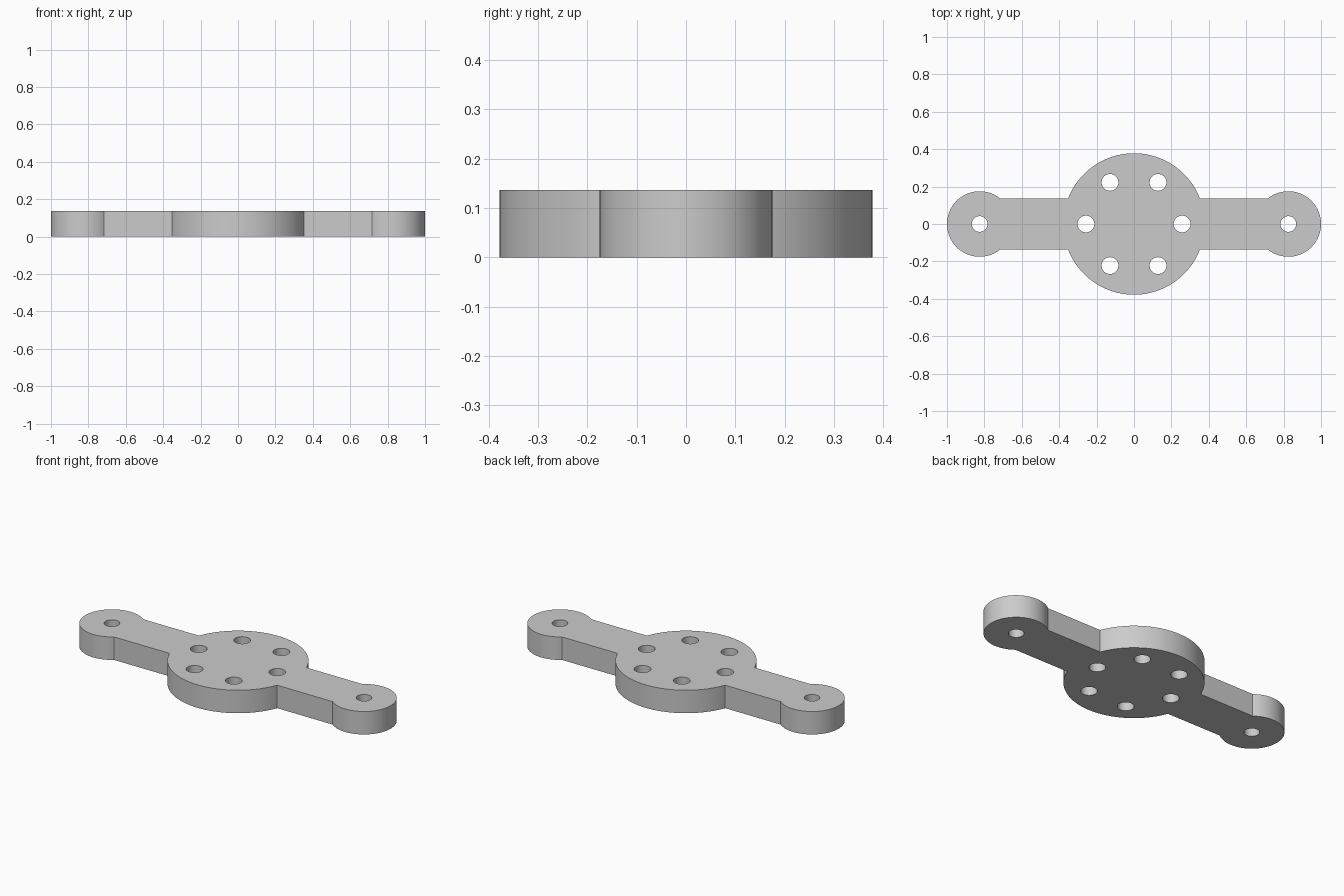
import bpy
import bmesh
from math import sin, cos, pi, asin, radians

if "Cube" in bpy.data.objects:
    bpy.data.objects.remove(bpy.data.objects["Cube"], do_unlink=True)

HEIGHT = 0.136
HUB_R, END_R, END_X = 0.378, 0.175, 0.825
ARM_HALF = 0.137
RING_R, RING_HOLE_R, END_HOLE_R = 0.257, 0.045, 0.042


def arc(cx, cy, r, start, end, steps):
    """Points along an arc, both ends included."""
    return [(cx + r * cos(start + (end - start) * i / steps),
             cy + r * sin(start + (end - start) * i / steps))
            for i in range(steps + 1)]


def circle(cx, cy, r, steps=48):
    return arc(cx, cy, r, 0, 2 * pi, steps)[:-1]


# Outer outline: right lobe, hub back, left lobe, hub front
hub_a = asin(ARM_HALF / HUB_R)
end_a = pi - asin(ARM_HALF / END_R)
half = arc(END_X, 0, END_R, -end_a, end_a, 64) + arc(0, 0, HUB_R, hub_a, pi - hub_a, 64)
outline = half + [(-x, -y) for x, y in half]

# Bolt holes: six around the hub, one in each lobe
holes = [circle(RING_R * cos(i * pi / 3), RING_R * sin(i * pi / 3), RING_HOLE_R)
         for i in range(6)]
holes += [circle(side * END_X, 0, END_HOLE_R) for side in (-1, 1)]

# Filled flat curve, extruded to the plate thickness
curve = bpy.data.curves.new("plate_profile", "CURVE")
curve.dimensions = "2D"
curve.fill_mode = "BOTH"
curve.extrude = HEIGHT / 2
for loop in [outline] + holes:
    spline = curve.splines.new("POLY")
    spline.points.add(len(loop) - 1)
    for point, (x, y) in zip(spline.points, loop):
        point.co = (x, y, 0, 1)
    spline.use_cyclic_u = True
profile = bpy.data.objects.new("plate_profile", curve)
bpy.context.collection.objects.link(profile)

# Turn the profile into a clean, closed mesh standing on the floor
depsgraph = bpy.context.evaluated_depsgraph_get()
mesh = bpy.data.meshes.new_from_object(profile.evaluated_get(depsgraph))
bpy.data.objects.remove(profile, do_unlink=True)
bm = bmesh.new()
bm.from_mesh(mesh)
bmesh.ops.remove_doubles(bm, verts=bm.verts, dist=1e-5)
bmesh.ops.translate(bm, verts=bm.verts, vec=(0, 0, HEIGHT / 2))
bmesh.ops.recalc_face_normals(bm, faces=bm.faces)
bm.to_mesh(mesh)
bm.free()

plate = bpy.data.objects.new("mounting_plate", mesh)
mesh.name = "mounting_plate"
bpy.context.collection.objects.link(plate)

# Plain grey finish
grey = bpy.data.materials.new("light_grey")
grey.use_nodes = True
colour = (0.6, 0.6, 0.6, 1)
grey.diffuse_color = colour
grey.node_tree.nodes["Principled BSDF"].inputs["Base Color"].default_value = colour
mesh.materials.clear()
mesh.materials.append(grey)

# Smooth round walls, crisp rims
bpy.ops.object.select_all(action="DESELECT")
plate.select_set(True)
bpy.context.view_layer.objects.active = plate
bpy.ops.object.shade_smooth_by_angle(angle=radians(30))
